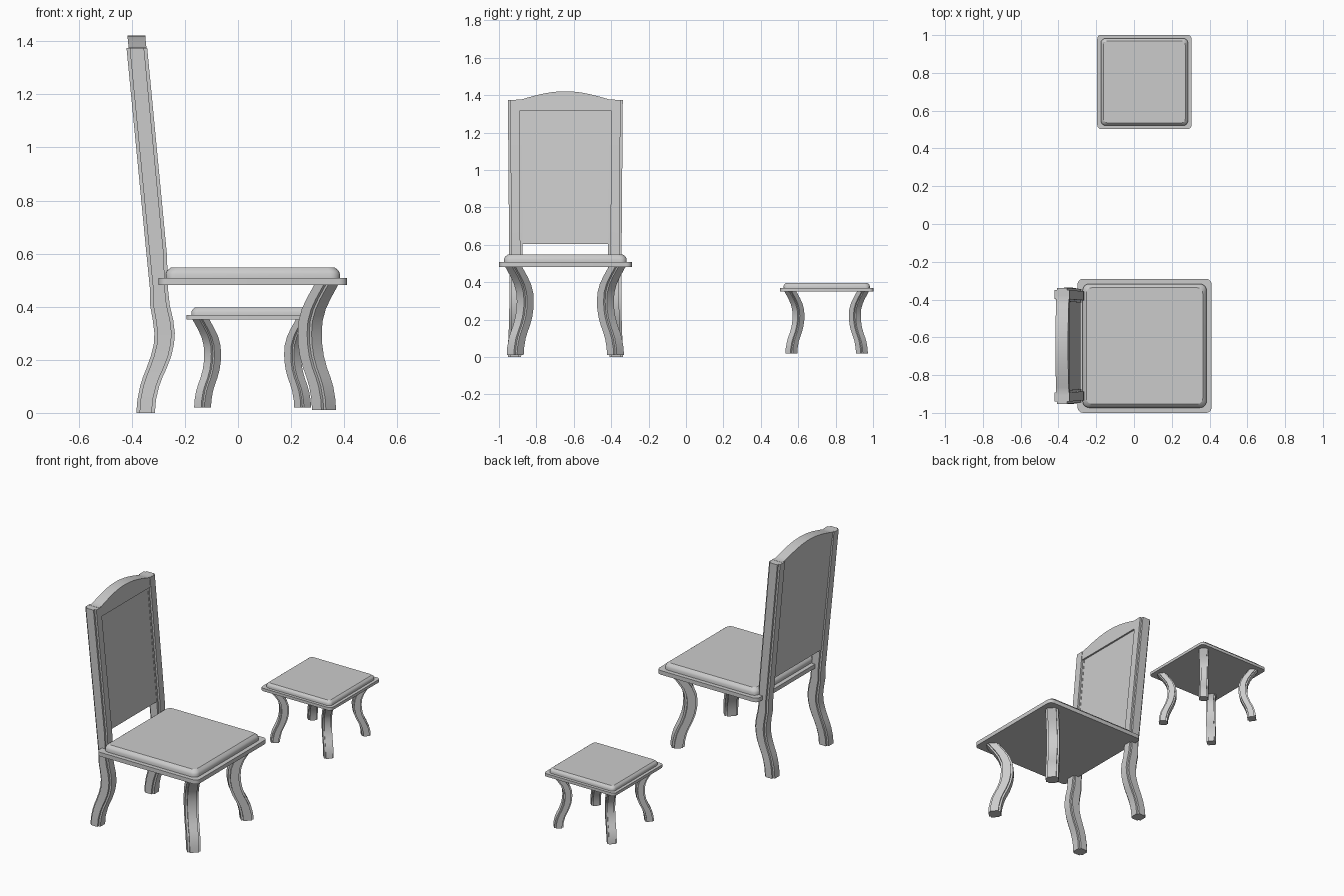
import bpy, bmesh
from math import sin, cos, pi, radians
from mathutils import Vector, Matrix

if "Cube" in bpy.data.objects:
    bpy.data.objects.remove(bpy.data.objects["Cube"])


def loft(name, rings, matrix=Matrix()):
    """Skin a list of equal-length closed rings and cap both ends."""
    bm = bmesh.new()
    rows = [[bm.verts.new(matrix @ Vector(p)) for p in r] for r in rings]
    n = len(rows[0])
    for a, b in zip(rows, rows[1:]):
        for i in range(n):
            bm.faces.new((a[i], a[(i + 1) % n], b[(i + 1) % n], b[i]))
    bm.faces.new(rows[0][::-1])
    bm.faces.new(rows[-1])
    bmesh.ops.recalc_face_normals(bm, faces=bm.faces)
    mesh = bpy.data.meshes.new(name)
    bm.to_mesh(mesh)
    bm.free()
    ob = bpy.data.objects.new(name, mesh)
    bpy.context.collection.objects.link(ob)
    bpy.ops.object.select_all(action='DESELECT')
    ob.select_set(True)
    bpy.context.view_layer.objects.active = ob
    bpy.ops.object.shade_smooth_by_angle(angle=radians(30))
    return ob


def rounded_square(h, r, z, steps=5):
    pts = []
    for k, (sx, sy) in enumerate(((1, 1), (-1, 1), (-1, -1), (1, -1))):
        for s in range(steps + 1):
            a = (k + s / steps) * pi / 2
            pts.append((sx * (h - r) + r * cos(a), sy * (h - r) + r * sin(a), z))
    return pts


def notched_rect(cx, cy, hx, hy, n, z):
    """Rectangle whose corners are stepped in, giving a moulded edge."""
    q = [(hx, hy - n), (hx - n, hy - n), (hx - n, hy)]
    pts = q + [(-x, y) for x, y in q[::-1]] + [(-x, -y) for x, y in q] \
        + [(x, -y) for x, y in q[::-1]]
    return [(cx + x, cy + y, z) for x, y in pts]


# Curved leg centre line: (height, diagonal distance from seat centre)
LEG = [(.011, .379), (.05, .376), (.10, .364), (.135, .349), (.17, .331), (.215, .314),
       (.26, .305), (.30, .303), (.345, .307), (.39, .324), (.43, .350), (.484, .392)]


def seat_set(prefix, matrix, angles):
    loft(prefix + "_seat_board",
         [rounded_square(.355, .03, z) for z in (.482, .508)], matrix)
    loft(prefix + "_cushion",
         [rounded_square(h, r, z) for h, r, z in
          ((.328, .035, .506), (.328, .035, .524), (.323, .034, .536), (.308, .03, .548))], matrix)
    for i, a in enumerate(angles):
        loft(f"{prefix}_curved_leg_{i + 1}",
             [notched_rect(r, 0, .037, .039, .012, z) for z, r in LEG],
             matrix @ Matrix.Rotation(radians(a), 4, 'Z'))


# Chair seat with two front legs, and a smaller stool with four
seat_set("chair", Matrix.Translation((.056, -.645, 0)), (45, -45))
seat_set("stool", Matrix.Translation((.055, .752, .012)) @ Matrix.Scale(.703, 4),
         (45, 135, 225, 315))

# Back posts: (height, rear x, front x, distance from chair centre line)
POST = [(0, -.383, -.313, .272), (.05, -.379, -.309, .271), (.10, -.369, -.297, .269),
        (.135, -.358, -.284, .267), (.17, -.344, -.268, .266), (.215, -.328, -.251, .265),
        (.26, -.317, -.241, .264), (.30, -.315, -.238, .264), (.35, -.321, -.244, .264),
        (.405, -.331, -.257, .264), (.46, -.331, -.263, .264), (.60, -.345, -.268, .265),
        (1.375, -.420, -.342, .271)]
for side, label in ((-1, "left"), (1, "right")):
    loft("back_post_" + label,
         [notched_rect((b + f) / 2, -.645 + side * y, (f - b) / 2, .036, .012, z)
          for z, b, f, y in POST])


def front_x(z, inset=0):
    return -.268 - .0955 * (z - .6) - inset


def back_x(z, inset=0):
    return -.345 - .0968 * (z - .6) + inset


def slab(name, ys, low, top, fi, bi):
    """Leaning slab between the posts; top is a height function of y."""
    loft(name, [[(front_x(low, fi), y - .645, low), (front_x(top(y), fi), y - .645, top(y)),
                 (back_x(top(y), bi), y - .645, top(y)), (back_x(low, bi), y - .645, low)]
                for y in ys])


# Arched top rail and recessed back panel
slab("top_rail", [-.265, *[-.24 + .02 * i for i in range(25)], .265], 1.315,
     lambda y: 1.376 + .045 * max(0, cos(pi * y / .48)) if abs(y) < .24 else 1.376, .003, .008)
slab("back_panel", [-.25, .25], .605, lambda y: 1.32, .014, .01)
